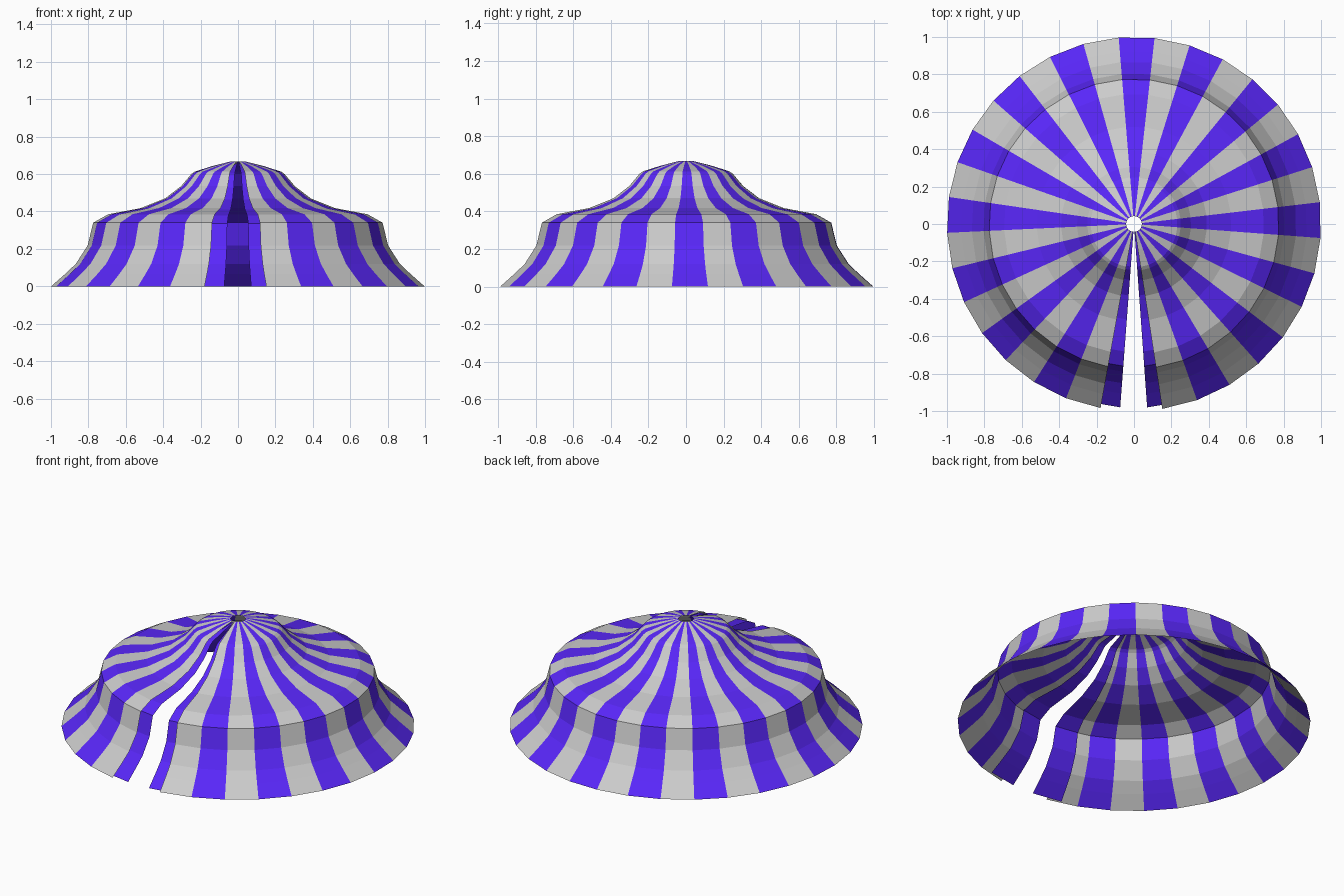
import bpy, bmesh
from math import sin, cos, radians

if "Cube" in bpy.data.objects:
    bpy.data.objects.remove(bpy.data.objects["Cube"])

# Canopy profile as (radius, height), from the crown opening to the hem
PROFILE = [(0.042, 0.667), (0.14, 0.642), (0.232, 0.613), (0.25, 0.6),
           (0.305, 0.535), (0.39, 0.47), (0.52, 0.418), (0.695, 0.385), (0.775, 0.34),
           (0.805, 0.218), (0.868, 0.12), (0.925, 0.066), (1.0, 0.0)]
STRIPE = 11.0        # angular width of one stripe, degrees
START = -169.7       # clockwise from the back (+y)
COUNT = 31           # stripes in the main shell

blue = bpy.data.materials.new("blue_cloth")
blue.diffuse_color = (0.1, 0.02, 0.95, 1)
blue.use_nodes = True
blue.node_tree.nodes["Principled BSDF"].inputs["Base Color"].default_value = blue.diffuse_color
grey = bpy.data.materials.new("grey_cloth")
grey.diffuse_color = (0.8, 0.8, 0.8, 1)
grey.use_nodes = True
grey.node_tree.nodes["Principled BSDF"].inputs["Base Color"].default_value = grey.diffuse_color


def cloth(name, angles, profile, first_blue):
    """Sweep the profile through the angles, alternating stripe colours."""
    bm = bmesh.new()
    cols = [[bm.verts.new((r * sin(radians(a)), r * cos(radians(a)), z))
             for r, z in profile] for a in angles]
    for i in range(len(cols) - 1):
        for j in range(len(profile) - 1):
            f = bm.faces.new((cols[i][j], cols[i + 1][j],
                              cols[i + 1][j + 1], cols[i][j + 1]))
            f.material_index = (i + first_blue) % 2
            f.normal_update()
            if f.normal.z < 0:
                f.normal_flip()
    mesh = bpy.data.meshes.new(name)
    bm.to_mesh(mesh)
    bm.free()
    mesh.materials.append(grey)
    mesh.materials.append(blue)
    obj = bpy.data.objects.new(name, mesh)
    bpy.context.collection.objects.link(obj)
    return obj


# Main striped roof, open at the front
cloth("tent_canopy", [START + STRIPE * i for i in range(COUNT + 1)], PROFILE, 0)

# Blue entrance flaps, tucked just inside the canopy on each side of the slit
inner = [(r * 0.983, z * 0.985) for r, z in PROFILE]
cloth("left_door_flap", [-175.7, -175.7 + STRIPE], inner, 1)
cloth("right_door_flap", [175.9 - STRIPE, 175.9], inner, 1)
